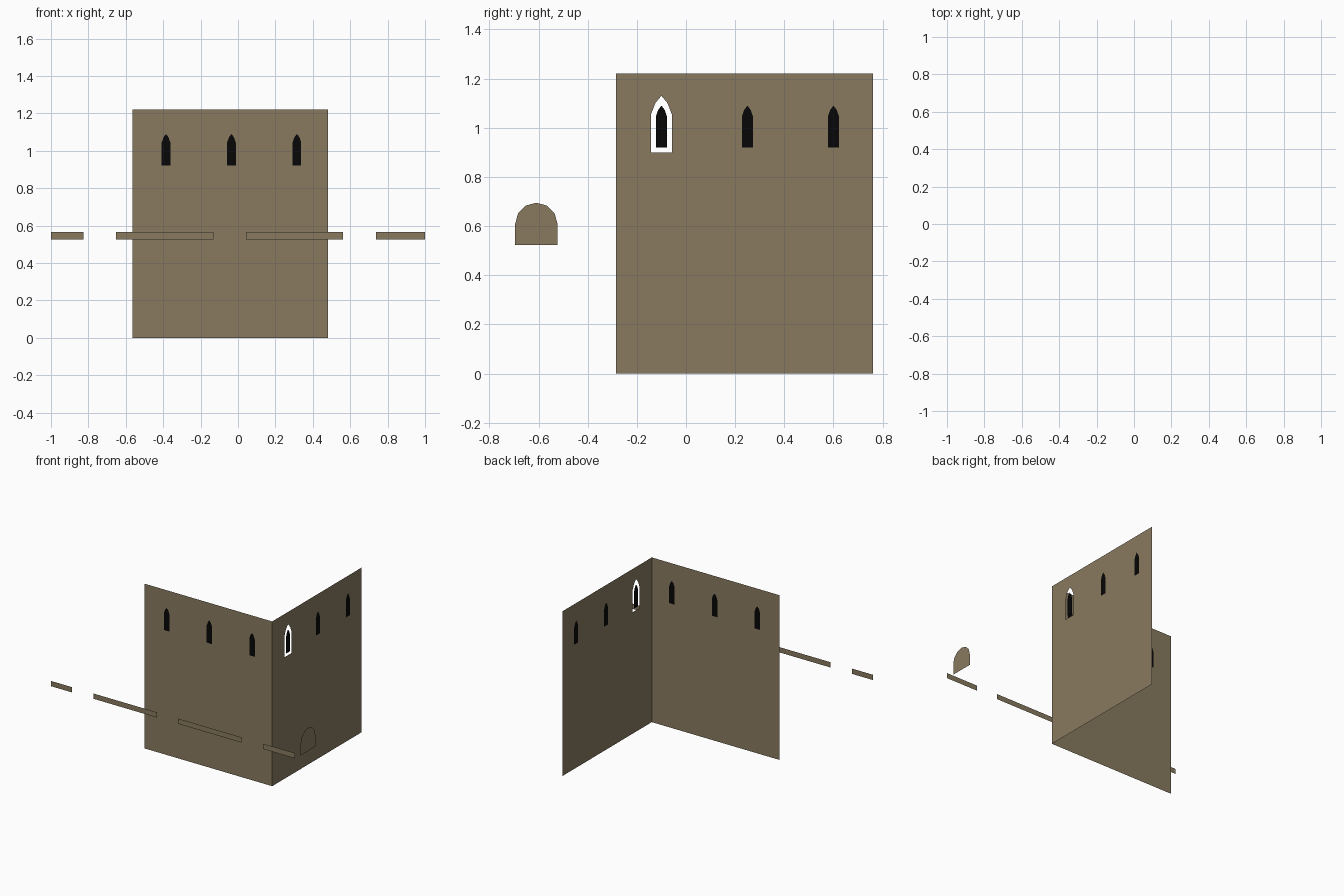
import bpy, bmesh, math
from mathutils import Vector

if "Cube" in bpy.data.objects:
    bpy.data.objects.remove(bpy.data.objects["Cube"])


def material(name, rgb):
    m = bpy.data.materials.new(name)
    m.diffuse_color = (*rgb, 1.0)
    m.use_nodes = True
    m.node_tree.nodes["Principled BSDF"].inputs["Base Color"].default_value = m.diffuse_color
    return m


STONE = material("brown_stone", (0.25, 0.195, 0.117))
DARK = material("black_window", (0.002, 0.002, 0.002))


# Sheets are drawn as (u, z) outlines on a front-facing or right-facing plane
def on_front(y):
    return (lambda u, z: (u, y, z)), Vector((0, -1, 0))


def on_right(x):
    return (lambda u, z: (x, u, z)), Vector((1, 0, 0))


def sheet(name, plane, outline, mat, holes=()):
    place, normal = plane
    bm = bmesh.new()
    edges = []
    for loop in (outline, *holes):
        vs = [bm.verts.new(place(u, z)) for u, z in loop]
        edges += [bm.edges.new((vs[i - 1], vs[i])) for i in range(len(vs))]
    if holes:
        bmesh.ops.triangle_fill(bm, edges=edges, use_beauty=True, normal=normal)
    else:
        bm.faces.new(vs)
    bm.normal_update()
    for f in bm.faces:
        if f.normal.dot(normal) < 0:
            f.normal_flip()
    me = bpy.data.meshes.new(name)
    bm.to_mesh(me)
    bm.free()
    me.materials.append(mat)
    ob = bpy.data.objects.new(name, me)
    bpy.context.collection.objects.link(ob)
    return ob


def rect(u0, u1, z0, z1):
    return [(u0, z0), (u1, z0), (u1, z1), (u0, z1)]


def lancet(c, half, z0, shoulder, tip):
    """Pointed window outline centred on c."""
    mid = shoulder + (tip - shoulder) * 0.62
    return [(c - half, z0), (c + half, z0), (c + half, shoulder),
            (c + half * 0.57, mid), (c, tip),
            (c - half * 0.57, mid), (c - half, shoulder)]


def window(c):
    return lancet(c, 0.023, 0.92, 1.045, 1.09)


WALL_X, WALL_Y, TOP = 0.48, -0.285, 1.22

# Front wall and its three windows
front = on_front(WALL_Y)
front_windows = [window(c) for c in (-0.385, -0.035, 0.315)]
sheet("front_wall", front, rect(-0.565, WALL_X, 0, TOP), STONE, front_windows)
for i, w in enumerate(front_windows):
    sheet(f"front_window_{i + 1}", front, w, DARK)

# Right wall: the first window floats in a larger open arch
right = on_right(WALL_X)
right_windows = [window(c) for c in (-0.10, 0.25, 0.60)]
opening = lancet(-0.10, 0.043, 0.90, 1.053, 1.13)
sheet("right_wall", right, rect(WALL_Y, 0.76, 0, TOP), STONE,
      [opening] + right_windows[1:])
for i, w in enumerate(right_windows):
    sheet(f"right_window_{i + 1}", right, w, DARK)

# Row of separate low strips along the front
for i, (a, b) in enumerate([(-1, -0.827), (-0.653, -0.132),
                            (0.042, 0.562), (0.737, 1)]):
    sheet(f"strip_{i + 1}", on_front(-0.76), rect(a, b, 0.526, 0.565), STONE)

# Round-topped panel at the far right
r, c, spring = 0.086, -0.609, 0.609
arch = [(c - r, 0.524), (c + r, 0.524)]
arch += [(c + r * math.cos(math.radians(a)), spring + r * math.sin(math.radians(a)))
         for a in range(0, 181, 30)]
sheet("arched_panel", on_right(1.0), arch, STONE)
